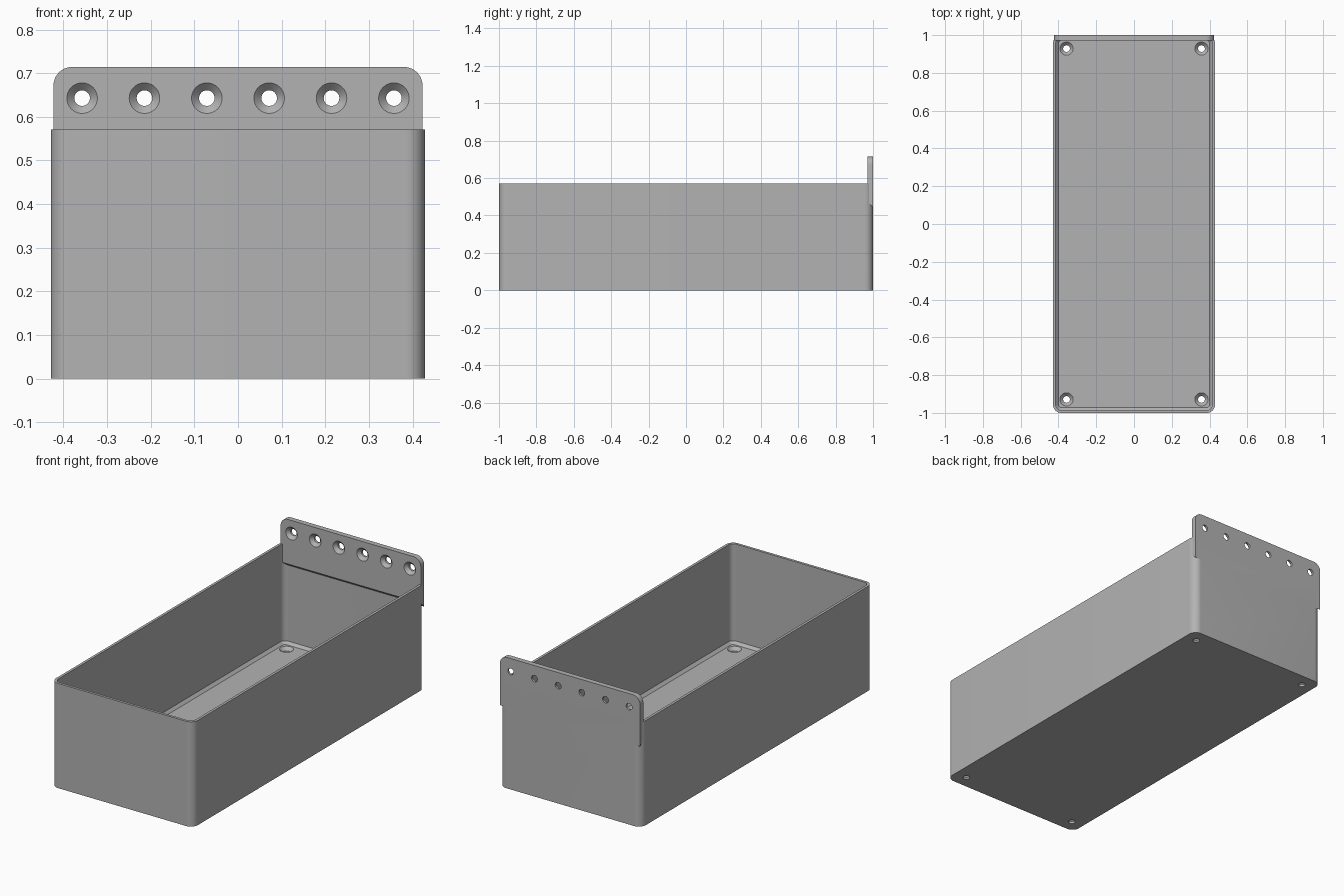
import bpy, bmesh, math
from mathutils import Matrix, Vector

cube = bpy.data.objects.get("Cube")
if cube:
    bpy.data.objects.remove(cube, do_unlink=True)

MM = 1 / 70                      # the bin is laid out on a millimetre grid
HALF_X, HALF_Y, HEIGHT = 30 * MM, 70 * MM, 40 * MM
WALL, FLOOR, PLATE = 1 * MM, 2 * MM, 2 * MM
CORNER = 3 * MM

grey = bpy.data.materials.new("plain grey")
grey.use_nodes = True
grey.diffuse_color = (0.45, 0.45, 0.45, 1)
grey.node_tree.nodes["Principled BSDF"].inputs["Base Color"].default_value = grey.diffuse_color


def arc(cx, cy, r, start, steps=10):
    """Quarter-circle points, counter-clockwise from a start angle."""
    angles = [math.radians(start + 90 * i / steps) for i in range(steps + 1)]
    return [(cx + r * math.cos(a), cy + r * math.sin(a)) for a in angles]


def rounded_ring(inset, z):
    hx, hy, r = HALF_X - inset, HALF_Y - inset, CORNER - inset
    x, y = hx - r, hy - r
    pts = arc(x, y, r, 0) + arc(-x, y, r, 90) + arc(-x, -y, r, 180) + arc(x, -y, r, 270)
    return [Vector((px, py, z)) for px, py in pts]


def circle_ring(r, z, sides=40):
    return [Vector((r * math.cos(math.tau * i / sides), r * math.sin(math.tau * i / sides), z))
            for i in range(sides)]


def loft(name, rings, matrix=None):
    """Closed solid through a stack of rings with equal point counts."""
    bm = bmesh.new()
    loops = [[bm.verts.new(p) for p in ring] for ring in rings]
    for a, b in zip(loops, loops[1:]):
        for i in range(len(a)):
            j = (i + 1) % len(a)
            bm.faces.new((a[i], a[j], b[j], b[i]))
    bm.faces.new(loops[0][::-1])
    bm.faces.new(loops[-1])
    bmesh.ops.recalc_face_normals(bm, faces=bm.faces)
    if matrix:
        bm.transform(matrix)
    mesh = bpy.data.meshes.new(name)
    bm.to_mesh(mesh)
    bm.free()
    mesh.materials.append(grey)
    obj = bpy.data.objects.new(name, mesh)
    bpy.context.collection.objects.link(obj)
    return obj


def combine(target, tool, operation):
    """Apply a boolean and discard the tool."""
    mod = target.modifiers.new("boolean", 'BOOLEAN')
    mod.operation, mod.object, mod.solver = operation, tool, 'EXACT'
    bpy.ops.object.select_all(action='DESELECT')
    bpy.context.view_layer.objects.active = target
    target.select_set(True)
    bpy.ops.object.modifier_apply(modifier=mod.name)
    bpy.data.objects.remove(tool, do_unlink=True)


# Open tray with a chamfer around the floor
tray = loft("storage_bin", [rounded_ring(0, 0), rounded_ring(0, HEIGHT)])
cavity = loft("cavity", [rounded_ring(WALL * 2, FLOOR),
                         rounded_ring(WALL, FLOOR + WALL),
                         rounded_ring(WALL, HEIGHT + WALL)])
combine(tray, cavity, 'DIFFERENCE')

# Hanging plate on the back, its lower edge sloped to meet the wall
hx, top, low = 29.6 * MM, 50 * MM, 31 * MM
outline = (arc(hx - CORNER, top - CORNER, CORNER, 0)
           + arc(CORNER - hx, top - CORNER, CORNER, 90) + [(-hx, low), (hx, low)])
rings = [[Vector((x, y, z + (lift if z == low else 0))) for x, z in outline]
         for y, lift in ((HALF_Y - PLATE, PLATE), (HALF_Y, 0))]
combine(tray, loft("hanging_plate", rings), 'UNION')


# Countersunk screw holes, pointing along local z with the head at z = 0
def screw_hole(matrix):
    shank, head = 1.25 * MM, 2.45 * MM
    cutter = loft("screw_hole", [circle_ring(shank, -4 * MM), circle_ring(shank, shank - head),
                                 circle_ring(head, 0), circle_ring(head, MM)], matrix)
    combine(tray, cutter, 'DIFFERENCE')


for x in (-1, 1):
    for y in (-1, 1):
        screw_hole(Matrix.Translation((x * 25 * MM, y * 65 * MM, FLOOR)))
for i in range(6):
    place = Matrix.Translation(((-25 + 10 * i) * MM, HALF_Y - PLATE, 45 * MM))
    screw_hole(place @ Matrix.Rotation(math.pi / 2, 4, 'X'))

# Smooth the curved corners, keep edges crisp
bpy.ops.object.select_all(action='DESELECT')
bpy.context.view_layer.objects.active = tray
tray.select_set(True)
bpy.ops.object.shade_smooth_by_angle(angle=math.radians(30))
